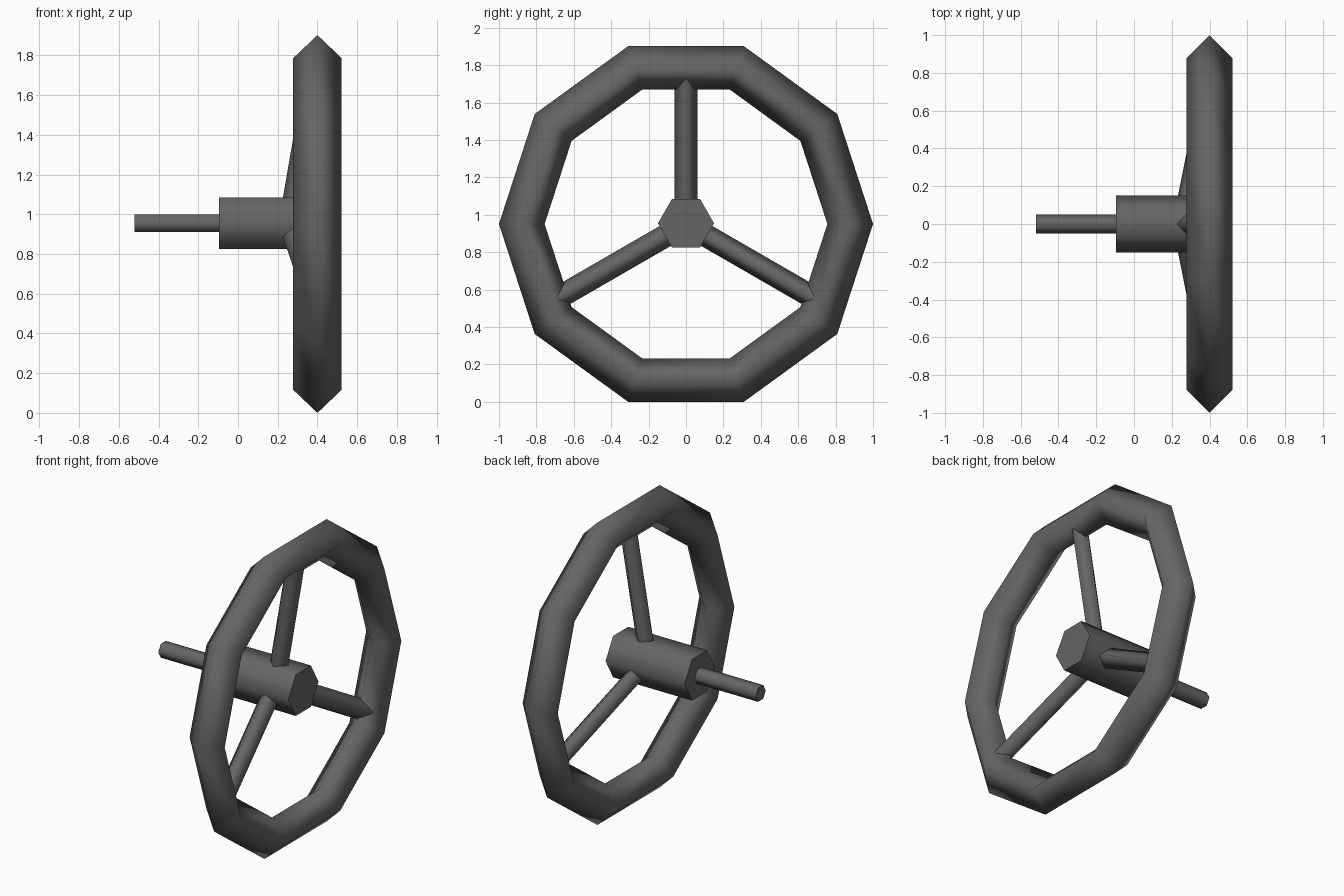
import bpy, bmesh, math
from mathutils import Vector

if "Cube" in bpy.data.objects:
    bpy.data.objects.remove(bpy.data.objects["Cube"])

CZ = 0.951  # height of the wheel axis
mat = bpy.data.materials.new("dark_grey")
mat.diffuse_color = (0.13, 0.13, 0.13, 1)
mat.use_nodes = True
mat.node_tree.nodes["Principled BSDF"].inputs["Base Color"].default_value = mat.diffuse_color


def finish(bm, name):
    bmesh.ops.recalc_face_normals(bm, faces=bm.faces[:])
    me = bpy.data.meshes.new(name)
    bm.to_mesh(me)
    bm.free()
    me.materials.append(mat)
    ob = bpy.data.objects.new(name, me)
    bpy.context.collection.objects.link(ob)
    return ob


def rod(name, a, b, radius, sides, side_dir):
    """Smooth-sided prism from a to b with flat caps; first corner along side_dir."""
    a, b = Vector(a), Vector(b)
    axis = (b - a).normalized()
    u = Vector(side_dir)
    u = (u - axis * u.dot(axis)).normalized()
    v = axis.cross(u)
    bm = bmesh.new()
    rings = []
    for p in (a, b):
        ring = []
        for i in range(sides):
            t = 2 * math.pi * i / sides
            ring.append(bm.verts.new(p + radius * (u * math.cos(t) + v * math.sin(t))))
        rings.append(ring)
    for i in range(sides):
        j = (i + 1) % sides
        f = bm.faces.new((rings[0][i], rings[0][j], rings[1][j], rings[1][i]))
        f.smooth = True
    for ring in rings:
        bm.faces.new(ring)
    return finish(bm, name)


# Rim: ten-sided ring with a diamond section
N, R, r = 10, 0.878, 0.122
bm = bmesh.new()
grid = []
for i in range(N):
    t = 2 * math.pi * i / N
    row = []
    for k in range(4):
        s = math.pi / 2 * k
        rad = R + r * math.cos(s)
        row.append(bm.verts.new((0.4 + r * math.sin(s),
                                 rad * math.cos(t), CZ + rad * math.sin(t))))
    grid.append(row)
for i in range(N):
    for k in range(4):
        n, m = (i + 1) % N, (k + 1) % 4
        f = bm.faces.new((grid[i][k], grid[n][k], grid[n][m], grid[i][m]))
        f.smooth = True
finish(bm, "wheel_rim")

# Hub and steering shaft: hexagonal prisms along x
rod("hub", (-0.095, 0, CZ + 0.004), (0.455, 0, CZ + 0.004), 0.15, 6, (0, 1, 0))
rod("shaft", (-0.52, 0, CZ + 0.004), (-0.05, 0, CZ + 0.004), 0.05, 6, (0, 1, 0))

# Three raked spokes with a diamond section
for n, deg in enumerate((90, 210, 330)):
    c, s = math.cos(math.radians(deg)), math.sin(math.radians(deg))
    rod(f"spoke_{n + 1}", (0.272, 0.04 * c, CZ + 0.04 * s),
        (0.41, 0.84 * c, CZ + 0.84 * s), 0.061, 4, (1, 0, 0))
